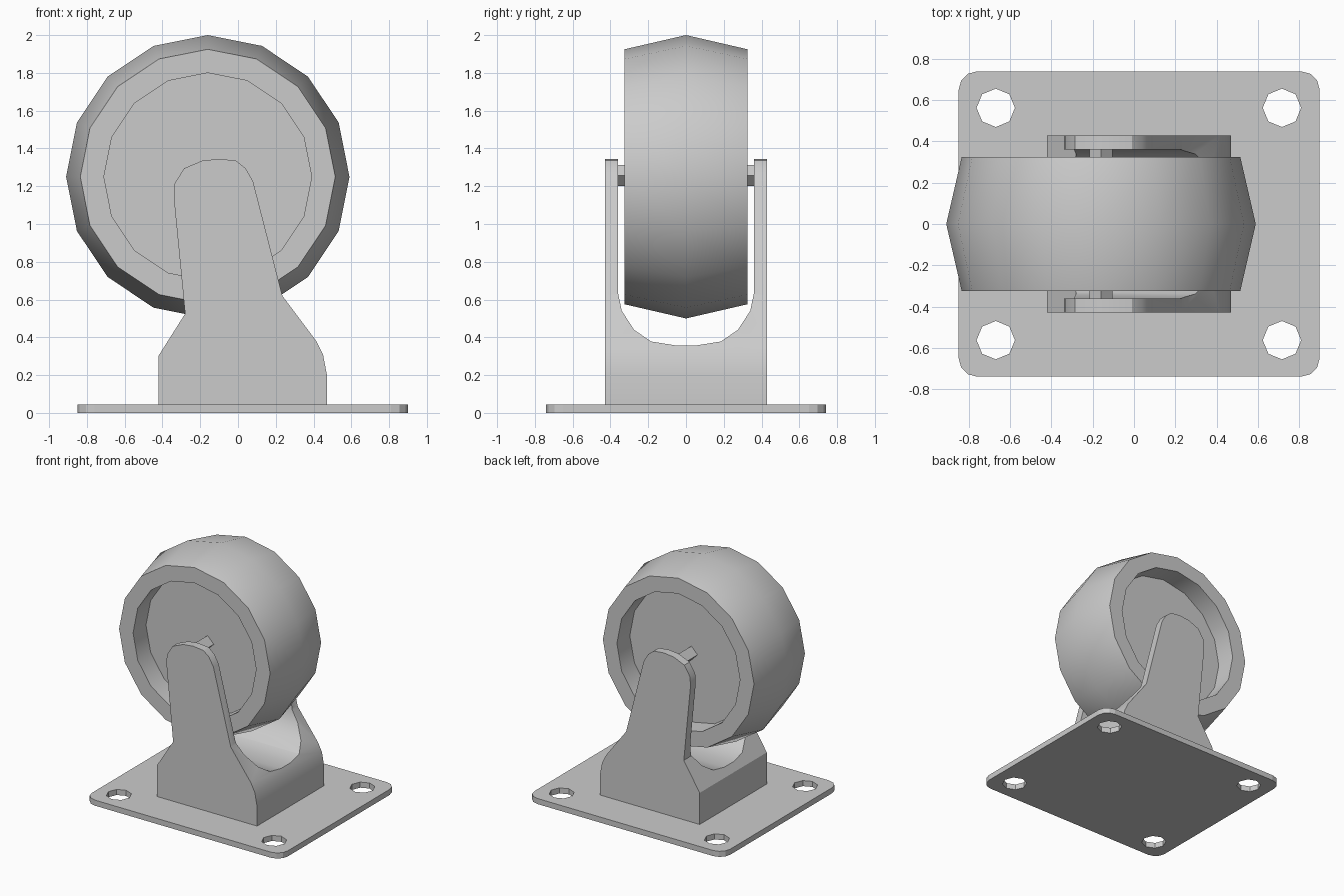
import bpy
import bmesh
from math import pi, sin, cos
from mathutils import Vector

if "Cube" in bpy.data.objects:
    bpy.data.objects.remove(bpy.data.objects["Cube"])

steel = bpy.data.materials.new("plain_grey")
steel.use_nodes = True
GREY = (0.6, 0.6, 0.6, 1)
steel.diffuse_color = GREY
steel.node_tree.nodes["Principled BSDF"].inputs["Base Color"].default_value = GREY


def finish(name, bm):
    bmesh.ops.recalc_face_normals(bm, faces=bm.faces)
    mesh = bpy.data.meshes.new(name)
    bm.to_mesh(mesh)
    bm.free()
    mesh.materials.append(steel)
    obj = bpy.data.objects.new(name, mesh)
    bpy.context.collection.objects.link(obj)
    return obj


def prism(name, points, direction):
    """Extrude a closed 3D outline along a direction."""
    bm = bmesh.new()
    face = bm.faces.new([bm.verts.new(p) for p in points])
    out = bmesh.ops.extrude_face_region(bm, geom=[face])
    moved = [g for g in out["geom"] if isinstance(g, bmesh.types.BMVert)]
    bmesh.ops.translate(bm, verts=moved, vec=Vector(direction))
    return finish(name, bm)


def lathe(name, profile, sides, x, z):
    """Turn a (y, radius) profile about an axis along y, with capped ends."""
    bm = bmesh.new()
    rings = [[bm.verts.new((x + r * sin(2 * pi * i / sides), y,
                            z + r * cos(2 * pi * i / sides)))
              for i in range(sides)] for y, r in profile]
    for a, b in zip(rings, rings[1:]):
        for i in range(sides):
            j = (i + 1) % sides
            bm.faces.new((a[i], a[j], b[j], b[i]))
    bm.faces.new(rings[0])
    bm.faces.new(rings[-1])
    return finish(name, bm)


def cut(obj, cutter):
    mod = obj.modifiers.new("cut", "BOOLEAN")
    mod.operation = "DIFFERENCE"
    mod.solver = "EXACT"
    mod.object = cutter
    bpy.context.view_layer.objects.active = obj
    bpy.ops.object.modifier_apply(modifier=mod.name)
    bpy.data.objects.remove(cutter)


def smooth(obj):
    bpy.ops.object.select_all(action="DESELECT")
    obj.select_set(True)
    bpy.context.view_layer.objects.active = obj
    bpy.ops.object.shade_smooth_by_angle(angle=pi / 6)


WHEEL_X, WHEEL_Z = -0.16, 1.25
PLATE_TOP = 0.045

# Mounting plate: rounded rectangle with four octagonal bolt holes
corners = [(0.81, 0.65, 0), (-0.76, 0.65, 1), (-0.76, -0.65, 2), (0.81, -0.65, 3)]
outline = [(cx + 0.09 * cos(a), cy + 0.09 * sin(a), 0)
           for cx, cy, quarter in corners
           for a in [pi / 2 * (quarter + k / 3) for k in range(4)]]
plate = prism("mounting_plate", outline, (0, 0, PLATE_TOP))
for hx in (-0.67, 0.717):
    for hy in (-0.563, 0.563):
        hole = [(hx + 0.093 * cos(k * pi / 4), hy + 0.093 * sin(k * pi / 4), -0.1)
                for k in range(8)]
        cut(plate, prism("bolt_hole", hole, (0, 0, 0.3)))

# Fork: side profile extruded across, then a rounded channel cut lengthwise
side = [(-0.422, 0.04), (-0.422, 0.3), (-0.28, 0.525), (-0.34, 1.14), (-0.335, 1.215),
        (-0.285, 1.295), (-0.19, 1.335), (-0.1, 1.345), (-0.01, 1.335), (0.04, 1.295),
        (0.08, 1.225), (0.235, 0.62), (0.415, 0.38), (0.45, 0.31), (0.47, 0.205),
        (0.47, 0.04)]
fork = prism("fork", [(x, -0.428, z) for x, z in side], (0, 0.856, 0))
half = [(0.06, 0.358), (0.185, 0.378), (0.275, 0.44), (0.34, 0.54), (0.361, 0.64),
        (0.361, 1.6)]
channel = half + [(-y, z) for y, z in reversed(half)]
cut(fork, prism("channel", [(-1, y, z) for y, z in channel], (2, 0, 0)))
smooth(fork)

# Wheel: crowned tread with a recessed disc on each side
half_wheel = [(0.16, 0.55), (0.325, 0.55), (0.325, 0.675)]
profile = ([(-y, r) for y, r in half_wheel] + [(0, 0.75)] + half_wheel[::-1])
smooth(lathe("wheel", profile, 16, WHEEL_X, WHEEL_Z))

# Axle: square bar between the fork arms
lathe("axle", [(-0.37, 0.056), (0.37, 0.056)], 4, WHEEL_X, WHEEL_Z + 0.007)
